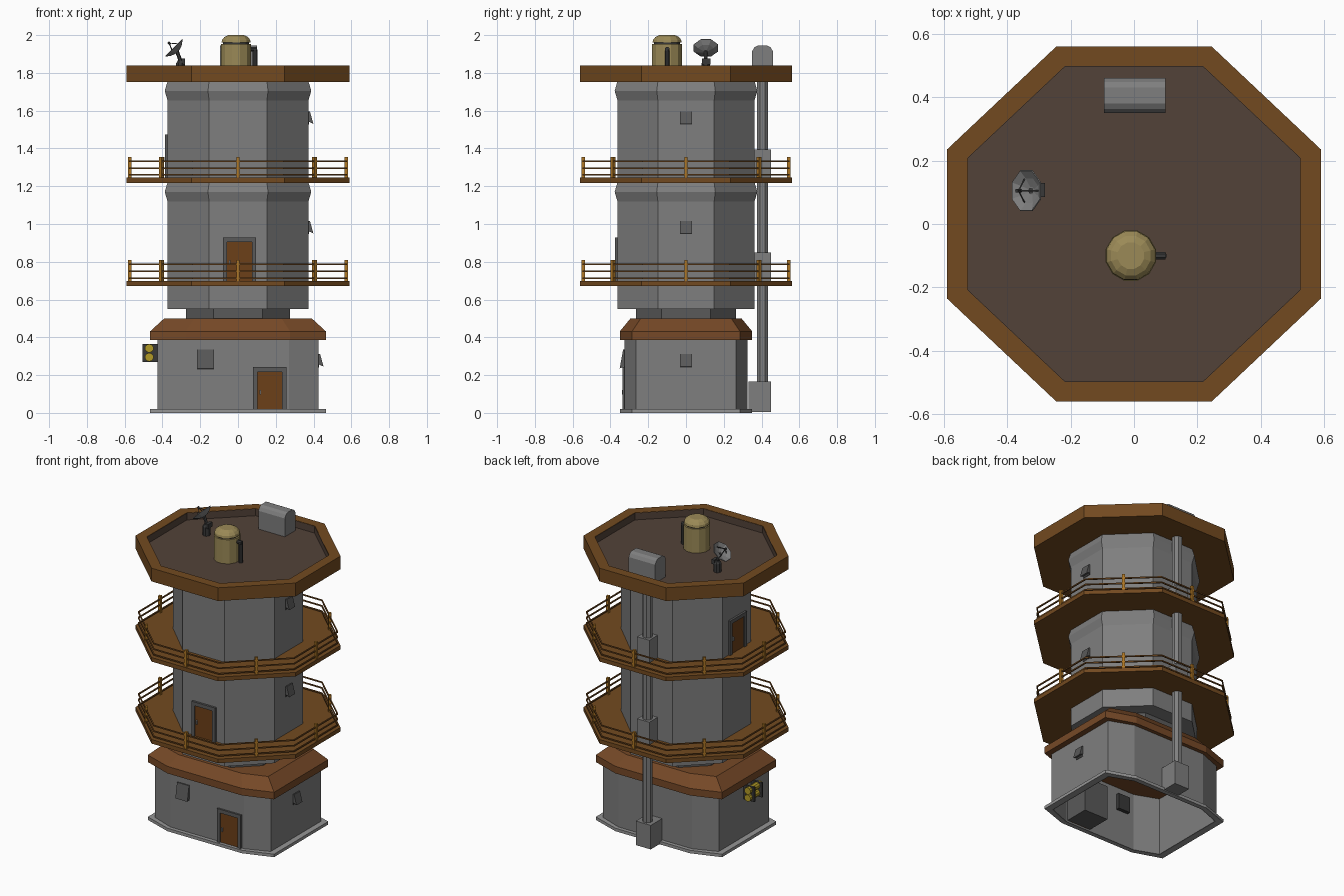
import bpy, bmesh, math
from mathutils import Matrix, Vector

if "Cube" in bpy.data.objects:
    bpy.data.objects.remove(bpy.data.objects["Cube"])

MATS = {}
COL = {"wood": (0.17, 0.068, 0.014), "rail": (0.42, 0.18, 0.018), "tile": (0.18, 0.066, 0.02),
       "floor": (0.085, 0.055, 0.04), "door": (0.15, 0.05, 0.009), "tank": (0.33, 0.255, 0.095),
       "yellow": (0.45, 0.33, 0.02), "dark": (0.04, 0.04, 0.04), "trim": (0.10, 0.10, 0.10),
       "stone": (0.21, 0.21, 0.21), "pale": (0.30, 0.30, 0.30)}


def finish(name, bm, col, m=None):
    bmesh.ops.recalc_face_normals(bm, faces=bm.faces)
    if m is not None:
        bm.transform(m)
    me = bpy.data.meshes.new(name)
    bm.to_mesh(me)
    bm.free()
    ob = bpy.data.objects.new(name, me)
    bpy.context.collection.objects.link(ob)
    if col not in MATS:
        MATS[col] = bpy.data.materials.new(col)
        MATS[col].diffuse_color = (*COL[col], 1)
    me.materials.append(MATS[col])
    return ob


def loft(name, loops, col="stone", ring=False, m=None):
    """Skin a stack of loops; ring joins last to first, otherwise ends are capped."""
    bm = bmesh.new()
    rows = [[bm.verts.new(p) for p in lp] for lp in loops]
    n = len(rows[0])
    pairs = list(zip(rows, rows[1:])) + ([(rows[-1], rows[0])] if ring else [])
    for a, b in pairs:
        for i in range(n):
            j = (i + 1) % n
            bm.faces.new((a[i], a[j], b[j], b[i]))
    if not ring:
        bm.faces.new(rows[0])
        bm.faces.new(rows[-1])
    return finish(name, bm, col, m)


def octa(dims, z, s=1.0):
    """Octagon: front corners at (bx, ay), side corners at (ax, by)."""
    ax, bx, ay, by = [d * s for d in dims]
    return [(bx, -ay, z), (ax, -by, z), (ax, by, z), (bx, ay, z),
            (-bx, ay, z), (-ax, by, z), (-ax, -by, z), (-bx, -ay, z)]


def ring(name, dims, z0, z1, so, si, col="stone"):
    return loft(name, [octa(dims, z0, so), octa(dims, z1, so),
                       octa(dims, z1, si), octa(dims, z0, si)], col, True)


def box(name, x0, x1, y0, y1, z0, z1, col="stone", m=None):
    return loft(name, [[(x0, y0, z), (x1, y0, z), (x1, y1, z), (x0, y1, z)] for z in (z0, z1)], col, m=m)


def lathe(name, prof, n, col="stone", m=None):
    loops = [[(r * math.cos(2 * math.pi * (i + .5) / n), r * math.sin(2 * math.pi * (i + .5) / n), z)
              for i in range(n)] for r, z in prof]
    return loft(name, loops, col, m=m)


def rod(name, a, b, r, n=6, col="stone"):
    a, b = Vector(a), Vector(b)
    q = (b - a).to_track_quat('Z', 'Y').to_matrix().to_4x4()
    return lathe(name, [(r, 0), (r, (b - a).length)], n, col, Matrix.Translation(a) @ q)


def place(x, y, z, deg=0):
    return Matrix.Translation((x, y, z)) @ Matrix.Rotation(math.radians(deg), 4, 'Z')


def door(tag, m, depth=0.05):
    # frame of jambs and lintel, with an inset panel, handle and backing
    for s in (-1, 1):
        box(tag + "_jamb", min(s * .065, s * .088), max(s * .065, s * .088), -.012, depth, 0, .23, "trim", m)
    box(tag + "_lintel", -.065, .065, -.012, depth, .205, .23, "trim", m)
    box(tag + "_panel", -.065, .065, -.004, .01, 0, .205, "door", m)
    box(tag + "_backing", -.065, .065, .01, depth, 0, .205, "trim", m)
    box(tag + "_handle", -.055, -.047, -.014, -.004, .085, .11, "pale", m)


def window(tag, m, w, h):
    # dark opening under a wedge-shaped hood, deepest at the bottom
    box(tag + "_opening", -w / 2, w / 2, -.002, .03, -.004, h, "dark", m)
    side = ((0, h), (-.008, h), (-.026, 0), (0, .012))
    loft(tag + "_hood", [[(x, y, z) for y, z in side] for x in (-w / 2, w / 2)], "trim", m=m)


DECK = (.59, .245, .56, .235)
BODY = (.373, .153, .363, .149)
BASE = (.465, .275, .35, .285)
WALL = (.427, .27, .325, .265)

# ground storey: footing, open-bottomed wall, tiled roof, neck
loft("footing", [octa(BASE, 0), octa(BASE, .02), octa(WALL, .02), octa(WALL, 0)], "pale", True)
ring("base_wall", WALL, 0, .39, 1, .98)
loft("base_roof", [octa(BASE, .385), octa(BASE, .432), octa(BASE, .5, .84)], "tile")
loft("neck", [octa((.275, .13, .265, .13), z) for z in (.49, .56)], "trim")

# two upper storeys with a swollen band near the top
for tag, z0, z1 in (("lower", .55, 1.22), ("upper", 1.23, 1.755)):
    loft(tag + "_tower", [octa(BODY, z0), octa(BODY, z1 - .10), octa(BODY, z1 - .05, 1.04), octa(BODY, z1)])

# balconies with rails and posts at the middle of every side
for tag, z in (("lower", .672), ("upper", 1.218)):
    loft(tag + "_balcony", [octa(DECK, z), octa(DECK, z + .027)], "wood")
    for dz in (.042, .078, .115):
        ring(tag + "_rail", DECK, z + dz - .004, z + dz + .004, .978, .965, "wood")
    pts = octa(DECK, z, .972)
    for i in range(8):
        p, q = pts[i], pts[(i + 1) % 8]
        x, y = (p[0] + q[0]) / 2, (p[1] + q[1]) / 2
        ang = math.degrees(math.atan2(q[1] - p[1], q[0] - p[0]))
        box(tag + "_post", -.009, .009, -.009, .009, .02, .138, "rail", place(x, y, z, ang))

# flat roof: wooden pan with raised rim, dark covering inside
loft("roof_pan", [octa(DECK, 1.752), octa(DECK, 1.84), octa(DECK, 1.84, .89), octa(DECK, 1.785, .89)], "wood")
loft("roof_floor", [octa(DECK, 1.78, .892), octa(DECK, 1.793, .889)], "floor")
ring("roof_lining", DECK, 1.786, 1.838, .892, .887, "floor")

# doors and windows
door("base_door", place(.168, -.325, .012), .17)
door("balcony_door", place(.008, -.365, .699))
door("side_door", place(-.375, 0, 1.245, -90))
window("front_window", place(-.172, -.325, .235), .088, .1)
for x, z in ((.427, .245), (.373, .95), (.373, 1.53)):
    window("side_window", place(x, 0, z, 90), .062, .066)

# service pipe up the back with junction boxes
rod("service_pipe", (0, .405, .1), (0, .405, 1.77), .032, 8)
box("pipe_foot", -.055, .055, .33, .45, .005, .165)
for z in (.699, 1.245):
    box("pipe_collar", -.045, .045, .36, .45, z, z + .15)
prof = [(.35, 1.79), (.35, 1.915), (.362, 1.935), (.38, 1.945),
        (.43, 1.945), (.448, 1.935), (.46, 1.915), (.46, 1.79)]
loft("roof_housing", [[(x, y, z) for y, z in prof] for x in (-.095, .1)])

# water tank with domed lid and side pipe
T = place(-.01, -.1, 0)
lathe("water_tank", [(.082, 1.79), (.082, 1.953)], 12, "tank", T)
lathe("tank_band", [(.072, 1.95), (.072, 1.962)], 12, "dark", T)
lathe("tank_lid", [(.08, 1.96), (.077, 1.975), (.064, 1.99), (.043, 2.0)], 12, "tank", T)
rod("tank_pipe", (.09, -.1, 1.79), (.09, -.1, 1.925), .013, 8, "dark")
rod("tank_elbow", (.06, -.1, 1.925), (.1, -.1, 1.925), .013, 8, "dark")

# satellite dish facing up and to the left
lathe("dish_foot", [(.025, 1.79), (.025, 1.85), (.015, 1.865)], 8, "dark", place(-.305, .105, 0))
rod("dish_arm", (-.3, .105, 1.85), (-.325, .105, 1.92), .01, 6, "dark")
box("dish_motor", -.3, -.28, .085, .13, 1.845, 1.875, "dark")
D = Matrix.Translation((-.322, .105, 1.915)) @ Matrix.Rotation(math.radians(-45), 4, 'Y')
lathe("dish", [(.015, -.004), (.045, .006), (.07, .024), (.068, .027), (.042, .012), (.013, .003)], 8, "stone", D)
tip = D @ Vector((0, 0, .06))
for k in range(3):
    a = k * 2 * math.pi / 3
    rod("dish_strut", D @ Vector((.042 * math.cos(a), .042 * math.sin(a), .012)), tip, .003, 4, "dark")
rod("dish_feed", D @ Vector((0, 0, .05)), D @ Vector((0, 0, .068)), .007, 6, "dark")

# two gas cylinders racked on the left wall
for z in (.342, .295):
    rod("gas_cylinder", (-.47, -.105, z), (-.47, .025, z), .023, 10, "yellow")
for y in (-.09, -.01):
    box("cylinder_rack", -.505, -.425, y, y + .014, .27, .366, "dark")

for m in bpy.data.materials:
    if m.users and not m.is_grease_pencil:
        m.use_nodes = True
        m.node_tree.nodes["Principled BSDF"].inputs["Base Color"].default_value = m.diffuse_color
